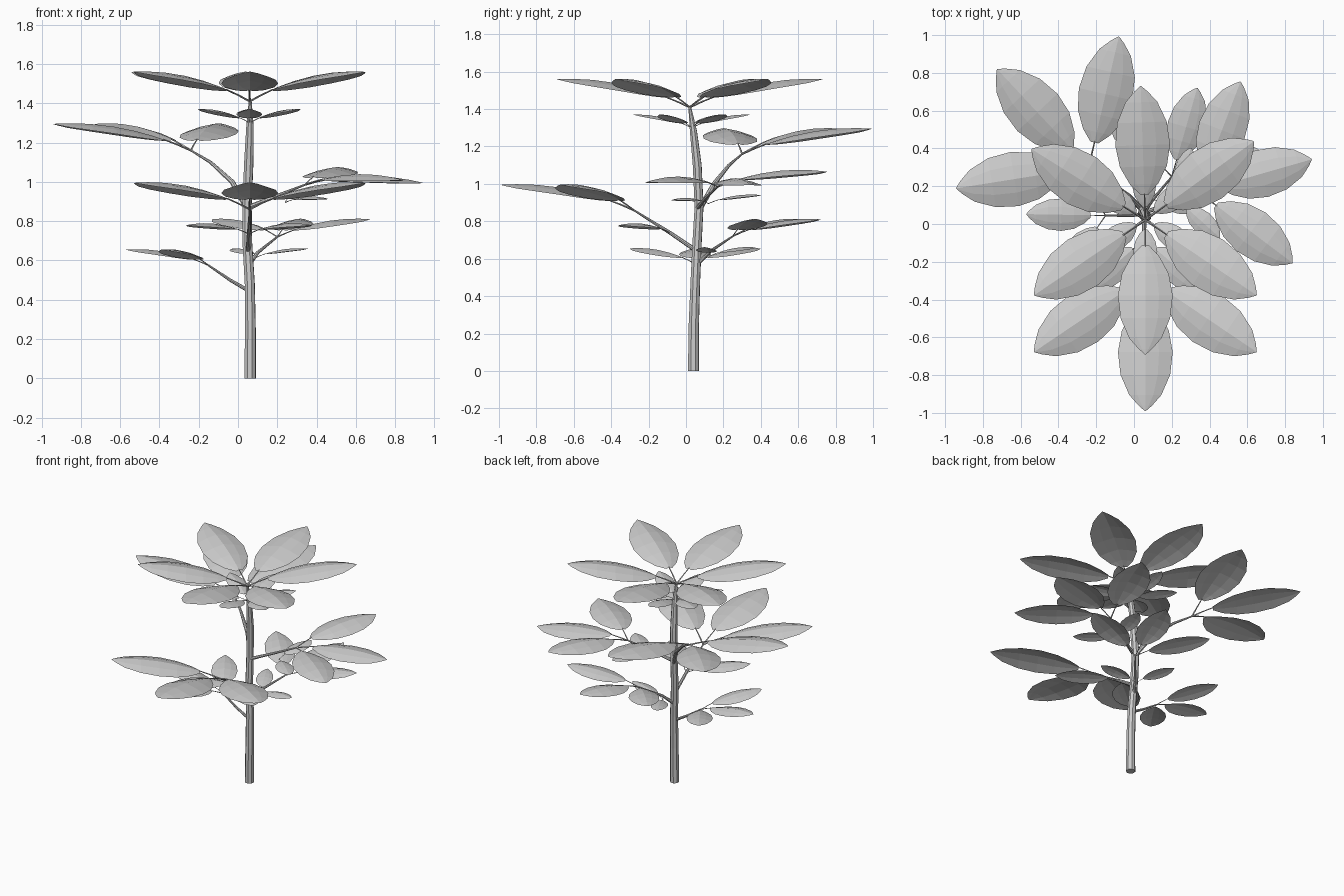
import bpy
from math import sin, cos, radians
from mathutils import Vector

if "Cube" in bpy.data.objects:
    bpy.data.objects.remove(bpy.data.objects["Cube"])


def tube(name, pts, radii, res=2):
    """Faceted tapered tube along a path."""
    cu = bpy.data.curves.new(name, 'CURVE')
    cu.dimensions = '3D'
    cu.bevel_depth = 1.0
    cu.bevel_resolution = res
    cu.use_fill_caps = True
    sp = cu.splines.new('POLY')
    sp.points.add(len(pts) - 1)
    for p, co, r in zip(sp.points, pts, radii):
        p.co = (*co, 1)
        p.radius = r
    sp.use_smooth = False
    ob = bpy.data.objects.new(name, cu)
    bpy.context.collection.objects.link(ob)


# (position along leaf, half width) as fractions of the leaf reach
OUTLINE = [(0.19, 0.03), (0.27, 0.105), (0.40, 0.175), (0.56, 0.204),
           (0.73, 0.185), (0.88, 0.12), (0.96, 0.05), (1.0, 0.004)]


def leaf(name, origin, azimuth, reach, rise):
    """Ridged, arched leaf blade on a thin stalk."""
    o = Vector(origin)
    a = radians(azimuth)
    out, side = Vector((cos(a), sin(a), 0)), Vector((-sin(a), cos(a), 0))

    def spine(u):
        z = rise * u + 0.065 * reach * 4 * u * (1 - u)
        return o + out * (u * reach) + Vector((0, 0, z))

    verts, faces = [], []
    for u, w in OUTLINE:
        for k in (-1, -0.5, 0, 0.5, 1):
            drop = 0.055 * reach * (w / 0.204) * abs(k) ** 1.4
            verts.append(spine(u) + side * (k * w * reach) - Vector((0, 0, drop)))
    for i in range(len(OUTLINE) - 1):
        for j in range(4):
            b = i * 5 + j
            faces.append((b, b + 5, b + 6, b + 1))
    me = bpy.data.meshes.new(name)
    me.from_pydata(verts, [], faces)
    ob = bpy.data.objects.new(name, me)
    bpy.context.collection.objects.link(ob)
    tube(name + "_stalk", [o, spine(0.1), spine(0.2)],
         [0.008 * reach, 0.006 * reach, 0.005 * reach], 0)


def cluster(name, origin, leaves, reach):
    """Leaves given as (azimuth, rise of the tip)."""
    for i, (az, rise) in enumerate(leaves):
        leaf(f"{name}_leaf_{i}", origin, az, reach, rise)


def trio(az, rise, spread=56):
    return [(az - spread, rise), (az, rise), (az + spread, rise)]


# Trunk
tube("trunk", [(.062, .04, 0), (.063, .042, .25), (.06, .05, .48), (.047, .06, .70),
               (.046, .07, .88), (.055, .06, 1.10), (.061, .04, 1.28), (.062, .02, 1.41)],
     [.031, .029, .027, .026, .025, .025, .020, .008])

# Crown: large whorl with a small one underneath
cluster("crown", (.06, .02, 1.41), trio(-90, .15) + trio(92, .15), .71)
cluster("under_crown", (.06, .03, 1.30), trio(-90, .07) + trio(92, .07), .31)

# Front branch
tube("front_branch", [(.05, .06, .64), (.055, -.08, .735), (.06, -.28, .86)], [.012, .010, .005])
cluster("front", (.06, -.28, .86), trio(-90, .135), .71)
cluster("front_inner", (.055, -.08, .735), [(-41, .045), (-139, .045)], .42)

# Back left branch
tube("back_left_branch", [(.05, .07, .86), (-.03, .15, 1.0), (-.14, .23, 1.10), (-.24, .30, 1.16)],
     [.015, .013, .009, .005])
cluster("back_left", (-.24, .30, 1.16), trio(133, .135), .71)

# Right branch, its leaves nearly level
tube("right_branch", [(.05, .06, .87), (.2, .11, .93), (.34, .17, .985)], [.012, .009, .005])
cluster("right", (.34, .17, .985), [(-37, .025), (16, .01), (69, .08)], .625)
cluster("right_inner", (.24, .12, .895), [(-42, .02), (78, .045)], .29)

# Lower back right branch
tube("low_back_branch", [(.05, .06, .57), (.1, .13, .64), (.2, .25, .72)], [.012, .009, .005])
cluster("low_back", (.2, .25, .72), trio(74, .09, 58), .49)
cluster("low_back_inner", (.09, .13, .615), [(-8, .045), (116, .045)], .27)

# Lowest left branch
tube("low_left_branch", [(.055, .05, .445), (-.04, .045, .50), (-.15, .045, .575)], [.010, .008, .005])
cluster("low_left", (-.15, .045, .575), trio(179, .08), .42)
